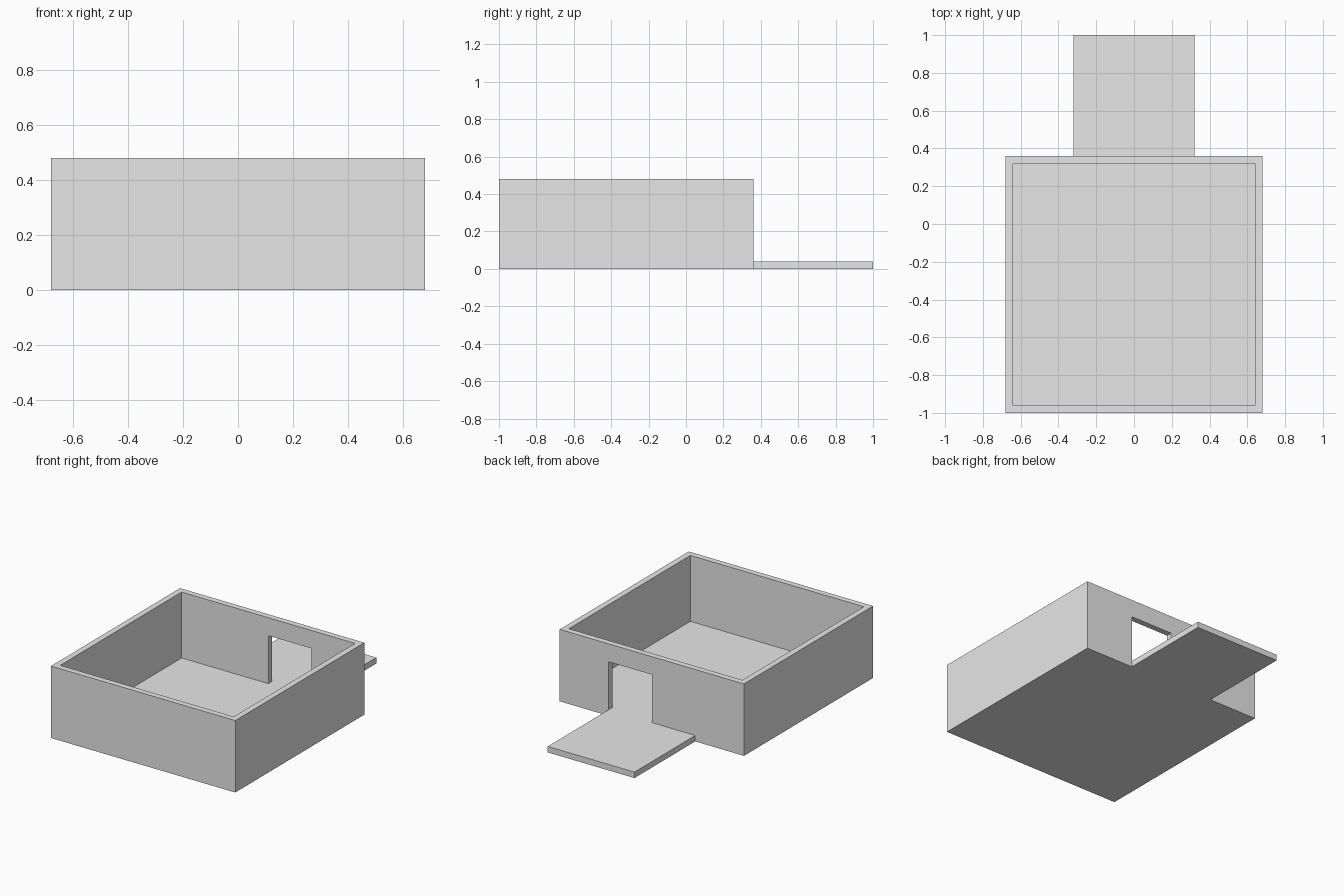
import bpy, bmesh
from mathutils import Matrix, Vector

old = bpy.data.objects.get("Cube")
if old:
    bpy.data.objects.remove(old, do_unlink=True)

WALL, HALF, HEIGHT = 0.04, 0.68, 0.48      # wall and floor thickness, half width, wall height
BACK = 0.36                                # outer face of the back wall
DOOR_LEFT, DOOR_RIGHT, DOOR_TOP = 0.32, 0.0, 0.36

grey = bpy.data.materials.new("plain grey")
grey.use_nodes = True
grey.diffuse_color = (0.8, 0.8, 0.8, 1)
for node in grey.node_tree.nodes:
    if node.type == 'BSDF_PRINCIPLED':
        node.inputs["Base Color"].default_value = grey.diffuse_color


def add_box(bm, low, high):
    low, high = Vector(low), Vector(high)
    matrix = Matrix.Translation((low + high) / 2) @ Matrix.Diagonal((high - low).to_4d())
    bmesh.ops.create_cube(bm, size=1, matrix=matrix)


def finish(bm, name):
    bmesh.ops.recalc_face_normals(bm, faces=bm.faces[:])
    mesh = bpy.data.meshes.new(name)
    bm.to_mesh(mesh)
    bm.free()
    mesh.materials.append(grey)
    obj = bpy.data.objects.new(name, mesh)
    bpy.context.collection.objects.link(obj)
    return obj


# Open room: a block with its top inset and pushed down to the floor
bm = bmesh.new()
add_box(bm, (-HALF, -1, 0), (HALF, BACK, HEIGHT))
top = max(bm.faces, key=lambda f: f.calc_center_median().z)
bmesh.ops.inset_region(bm, faces=[top], thickness=WALL, use_even_offset=True)
hole = bmesh.ops.extrude_discrete_faces(bm, faces=[top])["faces"][0]
bmesh.ops.translate(bm, verts=hole.verts[:], vec=(0, 0, WALL - HEIGHT))

# Doorway: cut its outline into both sides of the back wall and bridge them
bm.normal_update()
cuts = [((DOOR_RIGHT, 0, 0), (1, 0, 0)), ((DOOR_LEFT, 0, 0), (1, 0, 0)),
        ((0, 0, WALL), (0, 0, 1)), ((0, 0, DOOR_TOP), (0, 0, 1))]
for point, normal in cuts:
    bmesh.ops.bisect_plane(bm, geom=bm.verts[:] + bm.edges[:] + bm.faces[:],
                           dist=1e-5, plane_co=point, plane_no=normal)
bm.normal_update()


def in_doorway(face):
    c = face.calc_center_median()
    return (abs(face.normal.y) > 0.9 and c.y > 0
            and DOOR_RIGHT < c.x < DOOR_LEFT and WALL < c.z < DOOR_TOP)


door_faces = [f for f in bm.faces if in_doorway(f)]
rims = list({e for f in door_faces for e in f.edges})
bmesh.ops.delete(bm, geom=door_faces, context='FACES_ONLY')
bmesh.ops.bridge_loops(bm, edges=rims)
finish(bm, "room_shell")

# Entrance platform, level with the floor
bm = bmesh.new()
add_box(bm, (-0.32, BACK, 0), (0.32, 1, WALL))
finish(bm, "entrance_platform")
